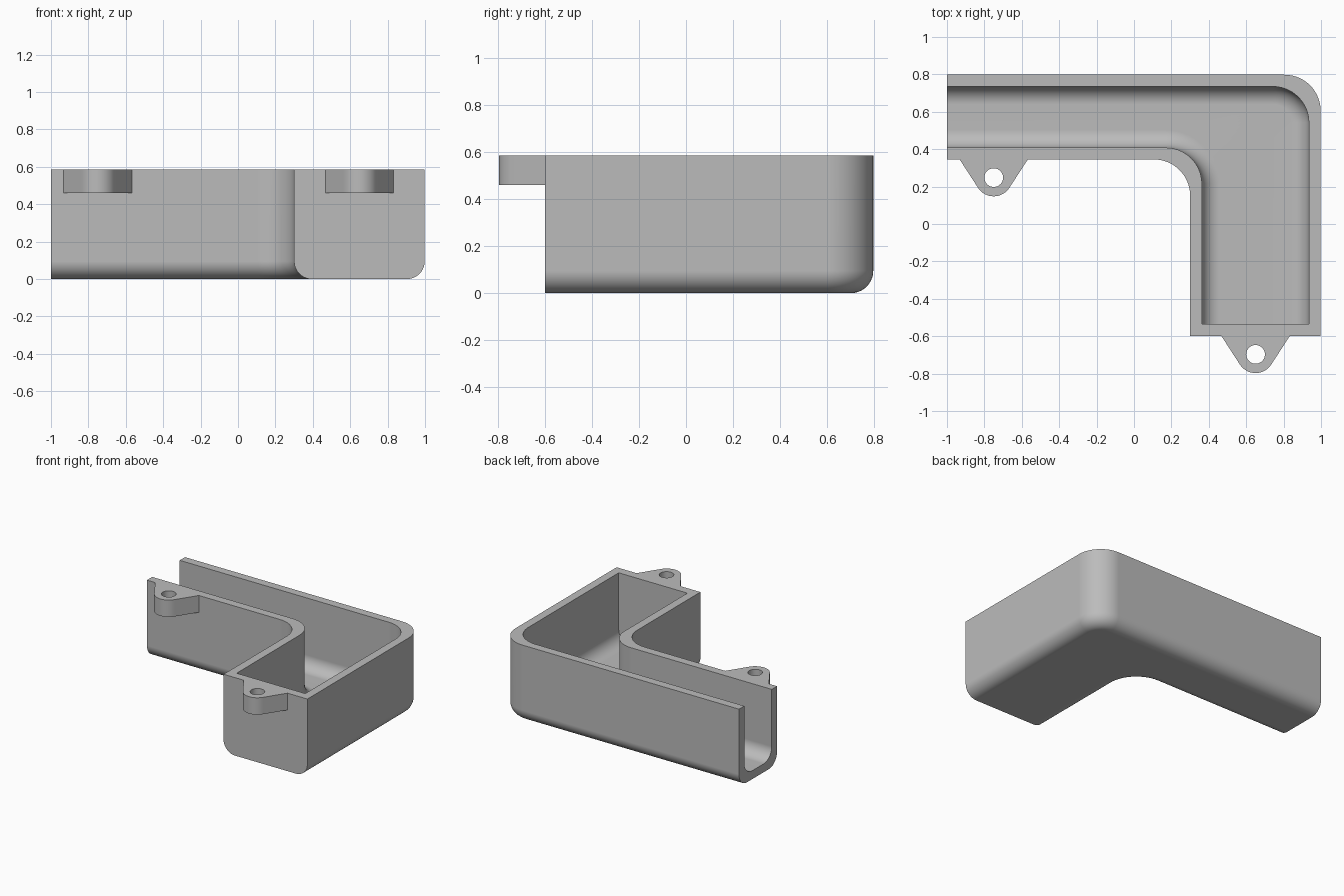
import bpy
import bmesh
from math import sin, cos, pi, radians, atan2

HEIGHT = 0.587
FILLET = 0.095
ARC_STEPS = 14
FILLET_STEPS = 10

if "Cube" in bpy.data.objects:
    bpy.data.objects.remove(bpy.data.objects["Cube"])

grey = bpy.data.materials.new("plain grey")
grey.use_nodes = True
grey.diffuse_color = (0.5, 0.5, 0.5, 1)
grey.node_tree.nodes["Principled BSDF"].inputs["Base Color"].default_value = (0.5, 0.5, 0.5, 1)


def finish(bm, name):
    """Turn a bmesh into a smooth-shaded object with crisp edges."""
    bmesh.ops.recalc_face_normals(bm, faces=bm.faces)
    mesh = bpy.data.meshes.new(name)
    bm.to_mesh(mesh)
    bm.free()
    mesh.materials.append(grey)
    obj = bpy.data.objects.new(name, mesh)
    bpy.context.collection.objects.link(obj)
    bpy.ops.object.select_all(action="DESELECT")
    obj.select_set(True)
    bpy.context.view_layer.objects.active = obj
    bpy.ops.object.shade_smooth_by_angle(angle=radians(30))
    weighted = obj.modifiers.new("weighted normals", "WEIGHTED_NORMAL")
    weighted.keep_sharp = True
    return obj


def trough_sections(bm, far, near, radius, floor, end_y):
    """U-shaped sections following the bend; far and near are the bend centres."""
    # Offset from the wall and height, going down one wall
    side = [(0, HEIGHT)]
    for i in range(FILLET_STEPS + 1):
        a = pi / 2 * i / FILLET_STEPS
        side.append((FILLET * (1 - cos(a)), floor + FILLET * (1 - sin(a))))

    def section(a, x=None, y=None):
        pts = [(far, radius - d, z) for d, z in side]
        pts += [(near, radius + d, z) for d, z in reversed(side)]
        verts = []
        for c, r, z in pts:
            px = c[0] + r * cos(a) if x is None else x
            py = c[1] + r * sin(a) if y is None else y
            verts.append(bm.verts.new((px, py, z)))
        return verts

    rows = [section(pi / 2, x=-1)]
    rows += [section(pi / 2 * (1 - i / ARC_STEPS)) for i in range(ARC_STEPS + 1)]
    rows.append(section(0, y=end_y))
    for a, b in zip(rows, rows[1:]):
        for i in range(len(a) - 1):
            bm.faces.new((a[i], a[i + 1], b[i + 1], b[i]))
    return rows


# Bent channel: outer shell, cavity, rim, open left end and closed front end
bm = bmesh.new()
outer = trough_sections(bm, (0.805, 0.605), (0.107, 0.152), 0.193, 0, -0.6)
inner = trough_sections(bm, (0.742, 0.542), (0.17, 0.215), 0.193, 0.063, -0.535)
for k in (0, -1):
    for j in range(len(outer) - 1):
        bm.faces.new((outer[j][k], outer[j + 1][k], inner[j + 1][k], inner[j][k]))
bm.faces.new((outer[-1][0], outer[-1][-1], inner[-1][-1], inner[-1][0]))
bm.faces.new(outer[-1])
bm.faces.new(inner[-1])
for i in range(len(outer[0]) - 1):
    bm.faces.new((outer[0][i], outer[0][i + 1], inner[0][i + 1], inner[0][i]))
finish(bm, "bent_channel")


def mounting_tab(name, x, y):
    """Tapered tab with a round tip and a screw hole, hanging from a wall at y."""
    half, depth, tip, hole = 0.182, 0.097, 0.1, 0.05
    start = radians(-32)
    arc = [start - (pi + 2 * start) * i / 16 for i in range(17)]
    tip_pts = [(tip * cos(a), tip * sin(a) - depth) for a in arc]

    def line(p, q, n):
        return [(p[0] + (q[0] - p[0]) * i / n, p[1] + (q[1] - p[1]) * i / n) for i in range(n)]

    left, right = (-half, 0), (half, 0)
    outline = tip_pts[:-1] + line(tip_pts[-1], left, 8)
    outline += line(left, right, 16) + line(right, tip_pts[0], 8)
    ring = []
    for px, py in outline:
        a = atan2(py + depth, px)
        ring.append((hole * cos(a), hole * sin(a) - depth))

    bm = bmesh.new()
    loops = [[bm.verts.new((x + px, y + py, z)) for px, py in pts]
             for pts, z in ((outline, HEIGHT), (outline, 0.46), (ring, 0.46), (ring, HEIGHT))]
    for a, b in zip(loops, loops[1:] + loops[:1]):
        for i in range(len(a)):
            j = (i + 1) % len(a)
            bm.faces.new((a[i], a[j], b[j], b[i]))
    finish(bm, name)


# Screw tabs
mounting_tab("side_mounting_tab", -0.75, 0.345)
mounting_tab("front_mounting_tab", 0.65, -0.6)
